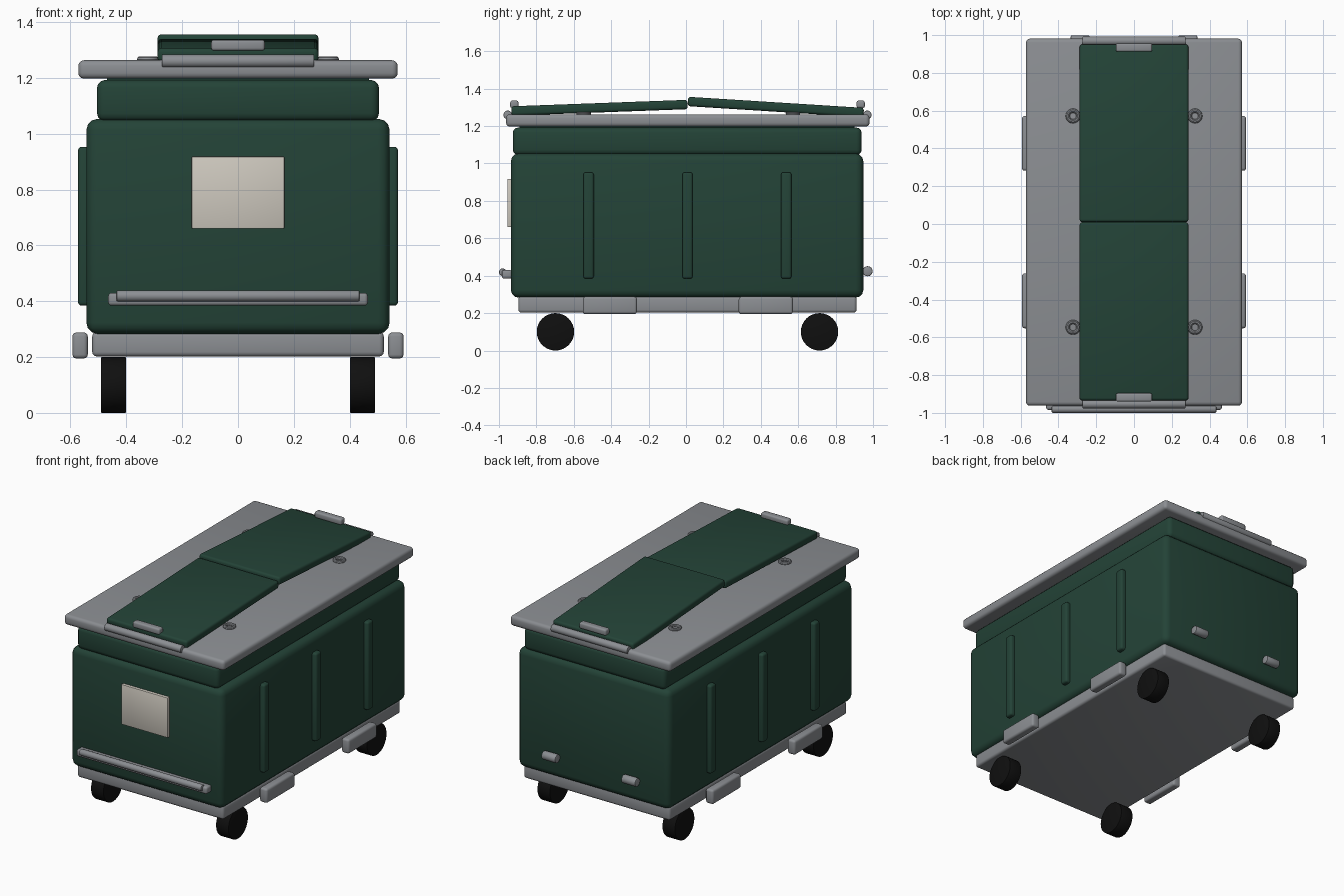
import bpy, bmesh, math
from mathutils import Matrix

if "Cube" in bpy.data.objects:
    bpy.data.objects.remove(bpy.data.objects["Cube"])

CY = 0.008  # y of the bin's middle plane


def mat(name, rgb):
    m = bpy.data.materials.new(name)
    m.diffuse_color = (*rgb, 1)
    m.use_nodes = True
    m.node_tree.nodes["Principled BSDF"].inputs["Base Color"].default_value = m.diffuse_color
    return m


GREEN = mat("dark_green", (0.017, 0.056, 0.038))
GREY = mat("grey_metal", (0.26, 0.272, 0.29))
BEIGE = mat("beige_label", (0.62, 0.585, 0.52))
BLACK = mat("black_rubber", (0.005, 0.005, 0.005))


def finish(o, name, material):
    o.name = name
    o.data.materials.append(material)
    bpy.ops.object.shade_smooth_by_angle(angle=math.radians(35))
    return o


def box(name, x, y, z, material, bevel=0.01, segments=3):
    """Rounded box from (min, max) pairs."""
    bpy.ops.mesh.primitive_cube_add(size=1)
    o = bpy.context.object
    size = [b - a for a, b in (x, y, z)]
    o.data.transform(Matrix.Diagonal((*size, 1)))
    bm = bmesh.new()
    bm.from_mesh(o.data)
    bmesh.ops.bevel(bm, geom=bm.edges[:], offset=bevel, segments=segments,
                    profile=0.5, affect='EDGES', clamp_overlap=True)
    bm.to_mesh(o.data)
    bm.free()
    o.location = [(a + b) / 2 for a, b in (x, y, z)]
    return finish(o, name, material)


def rod(name, x0, x1, y, z, r, material, bevel=0.006, sides=24):
    """Cylinder lying along x with softened rims."""
    bpy.ops.mesh.primitive_cylinder_add(vertices=sides, radius=r, depth=x1 - x0)
    o = bpy.context.object
    bm = bmesh.new()
    bm.from_mesh(o.data)
    rims = [e for e in bm.edges if abs(e.verts[0].co.z - e.verts[1].co.z) < 1e-5]
    bmesh.ops.bevel(bm, geom=rims, offset=bevel, segments=2, profile=0.5, affect='EDGES')
    bm.to_mesh(o.data)
    bm.free()
    o.data.transform(Matrix.Rotation(math.pi / 2, 4, 'Y'))
    o.location = ((x0 + x1) / 2, y, z)
    return finish(o, name, material)


# Main container, collar, top frame and base frame
box("bin_body", (-0.543, 0.543), (-0.936, 0.948), (0.283, 1.053), GREEN, 0.04)
box("bin_collar", (-0.505, 0.505), (-0.926, 0.939), (1.045, 1.192), GREEN, 0.028)
box("top_frame", (-0.572, 0.572), (-0.962, 0.981), (1.197, 1.263), GREY, 0.02)
box("collar_core", (-0.47, 0.47), (-0.89, 0.9), (1.15, 1.21), GREEN, 0.005)
box("base_frame", (-0.522, 0.522), (-0.896, 0.912), (0.202, 0.29), GREY, 0.016)

# Two tilted lids meeting at the middle
for name, y0, y1, zc, tilt in (("front_lid", -0.934, 0.009, 1.298, 2.1),
                               ("back_lid", 0.009, 0.951, 1.302, -3.6)):
    lid = box(name, (-0.288, 0.288), (y0, y1), (zc - 0.025, zc + 0.025), GREEN, 0.014)
    lid.rotation_euler.x = math.radians(tilt)

# Lid handles and hinge rods at both ends
for end, s in (("front", -1), ("back", 1)):
    yh = CY + s * 0.926
    box(end + "_lid_handle", (-0.096, 0.096), (yh - 0.022, yh + 0.022),
        (1.297, 1.336), GREY, 0.01)
    rod(end + "_lid_hinge", -0.273, 0.273, CY + s * 0.961, 1.26, 0.023, GREY, 0.004)

# Lifting rings on the top frame
for sx in (-1, 1):
    for y in (-0.547, 0.572):
        bpy.ops.mesh.primitive_torus_add(major_segments=28, minor_segments=10,
                                         major_radius=0.028, minor_radius=0.011,
                                         location=(sx * 0.323, y, 1.266))
        finish(bpy.context.object, "lifting_ring", GREY)

# Front label and front push bar
box("front_label", (-0.166, 0.166), (-0.955, -0.93), (0.66, 0.918), BEIGE, 0.004, 2)
box("push_bar_mount", (-0.465, 0.465), (-0.984, -0.93), (0.384, 0.43), GREY, 0.012)
rod("push_bar", -0.436, 0.436, -0.98, 0.419, 0.02, GREY)

for side, s in (("left", -1), ("right", 1)):
    # Back grips
    rod(side + "_back_grip", s * 0.285 - 0.05, s * 0.285 + 0.05, 0.971, 0.424, 0.027, GREY)
    # Side ribs
    for y in (-0.521, CY, 0.536):
        box(side + "_rib", sorted((s * 0.515, s * 0.573)), (y - 0.028, y + 0.028),
            (0.384, 0.953), GREEN, 0.013)
    # Side bumpers and wheels
    for t in (-1, 1):
        yb = CY + 0.002 + t * 0.417
        box(side + "_bumper", sorted((s * 0.538, s * 0.593)), (yb - 0.145, yb + 0.145),
            (0.195, 0.288), GREY, 0.014)
        rod(side + "_wheel", s * 0.446 - 0.045, s * 0.446 + 0.045,
            CY + t * 0.706, 0.1, 0.1, BLACK, 0.003, 32)
